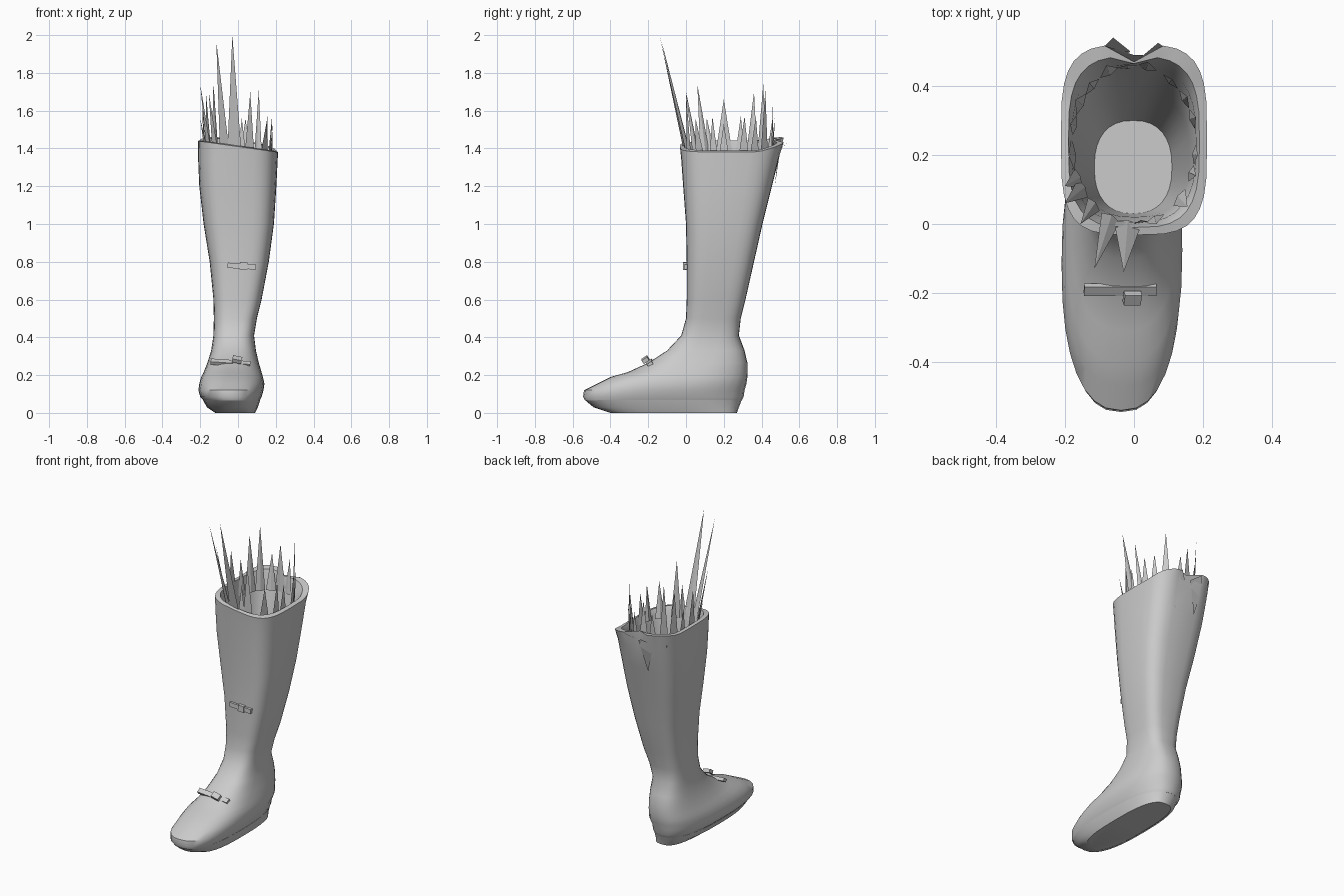
import bpy, bmesh, math
from mathutils import Vector

cube = bpy.data.objects.get("Cube")
if cube:
    bpy.data.objects.remove(cube, do_unlink=True)

grey = bpy.data.materials.new("worn_grey")
grey.use_nodes = True
grey.diffuse_color = (0.6, 0.6, 0.6, 1)
grey.node_tree.nodes["Principled BSDF"].inputs["Base Color"].default_value = (0.6, 0.6, 0.6, 1)
SIDES = 32


def finish(bm, name, smooth=None):
    mesh = bpy.data.meshes.new(name)
    bm.to_mesh(mesh)
    bm.free()
    mesh.materials.append(grey)
    obj = bpy.data.objects.new(name, mesh)
    bpy.context.collection.objects.link(obj)
    if smooth:
        bpy.ops.object.select_all(action="DESELECT")
        obj.select_set(True)
        bpy.context.view_layer.objects.active = obj
        bpy.ops.object.shade_smooth_by_angle(angle=math.radians(smooth))
    return obj


def oval(z, left, right, front, back, power):
    """Rounded-box ring; a higher power gives squarer corners."""
    points = []
    for i in range(SIDES):
        a = 2 * math.pi * i / SIDES
        c, s = math.cos(a), math.sin(a)
        x = math.copysign(abs(c) ** (2 / power), c)
        y = math.copysign(abs(s) ** (2 / power), s)
        points.append(Vector(((left + right) / 2 + x * (right - left) / 2,
                              (front + back) / 2 + y * (back - front) / 2, z)))
    return points


def loft(name, rings, smooth):
    bm = bmesh.new()
    loops = [[bm.verts.new(p) for p in ring] for ring in rings]
    for low, high in zip(loops, loops[1:]):
        for i in range(SIDES):
            j = (i + 1) % SIDES
            bm.faces.new((low[i], low[j], high[j], high[i]))
    bm.faces.new(loops[0][::-1])
    bm.faces.new(loops[-1])
    bmesh.ops.recalc_face_normals(bm, faces=bm.faces)
    return finish(bm, name, smooth)


def slant(ring, ragged=0):
    """Tilt the rim sideways and tear its back edge."""
    for p in ring:
        p.z -= 0.14 * p.x
        if p.y > 0.38:
            p.z += 0.25 * (p.y - 0.38)
            p.y -= ragged * max(0, 1 - abs(p.x) / 0.05)
    return ring


# Boot: foot, shaft, rim and hollow inside, as one skin
outer = [
    (0.065, -0.18, 0.115, -0.535, 0.295, 2.5),
    (0.085, -0.2, 0.125, -0.545, 0.305, 2.5),
    (0.12, -0.21, 0.135, -0.54, 0.31, 2.4),
    (0.155, -0.205, 0.14, -0.47, 0.32, 2.5),
    (0.19, -0.195, 0.132, -0.4, 0.325, 2.5),
    (0.215, -0.182, 0.125, -0.31, 0.326, 2.5),
    (0.265, -0.162, 0.11, -0.2, 0.325, 2.6),
    (0.33, -0.142, 0.095, -0.1, 0.31, 2.8),
    (0.41, -0.13, 0.085, -0.025, 0.28, 3),
    (0.5, -0.128, 0.1, 0, 0.29, 3.2),
    (0.6, -0.13, 0.125, 0.004, 0.315, 3.4),
    (0.8, -0.15, 0.163, 0.004, 0.36, 3.5),
    (1.0, -0.182, 0.19, 0, 0.405, 3.6),
    (1.2, -0.205, 0.203, -0.015, 0.455, 3.6),
    (1.34, -0.211, 0.21, -0.025, 0.49, 3.6),
]
inner = [
    (1.36, -0.18, 0.18, 0.005, 0.46, 2.8),
    (1.0, -0.155, 0.16, 0.02, 0.38, 2.6),
    (0.6, -0.115, 0.11, 0.03, 0.3, 2.4),
]
rings = [oval(*r) for r in outer]
rings.append(slant(oval(1.41, -0.212, 0.212, -0.032, 0.52, 3.6), 0.05))
rings.append(slant(oval(1.415, -0.19, 0.19, -0.01, 0.485, 3.2), 0.02))
rings += [oval(*r) for r in inner]
loft("boot", rings, 42)

# Sole, rising towards the toe
loft("sole", [oval(0, -0.12, 0.09, -0.4, 0.27, 2.8),
              oval(0.03, -0.165, 0.105, -0.49, 0.28, 2.6),
              oval(0.068, -0.185, 0.118, -0.535, 0.295, 2.5)], 30)


# Straw blades around the inside of the rim: tip x, y, z and half width
blades = [
    (-0.03, -0.14, 2.0, 0.04), (-0.115, -0.13, 1.97, 0.03),
    (0.065, 0.0, 1.7, 0.03), (0.02, 0.01, 1.56, 0.025),
    (-0.155, 0.0, 1.7, 0.025), (-0.2, 0.06, 1.74, 0.03),
    (-0.2, 0.11, 1.56, 0.03), (-0.19, 0.2, 1.66, 0.05),
    (-0.185, 0.29, 1.57, 0.03), (-0.17, 0.36, 1.7, 0.035),
    (-0.13, 0.41, 1.75, 0.03), (-0.08, 0.46, 1.57, 0.03),
    (-0.02, 0.46, 1.64, 0.035), (0.04, 0.47, 1.56, 0.03),
    (0.11, 0.42, 1.71, 0.03), (0.155, 0.37, 1.57, 0.03),
    (0.18, 0.31, 1.57, 0.03), (0.185, 0.2, 1.53, 0.03),
    (0.18, 0.14, 1.57, 0.025), (0.155, 0.05, 1.56, 0.03),
]
bm = bmesh.new()
for x, y, z, half in blades:
    a = math.atan2((y - 0.23) / 0.23, x / 0.18)
    base = Vector((0.178 * math.cos(a), 0.23 + 0.228 * math.sin(a), 1.34))
    side = Vector((-0.178 * math.sin(a), 0.228 * math.cos(a), 0)).normalized() * half
    inward = Vector((-math.cos(a), -math.sin(a), 0)) * 0.008
    corners = [bm.verts.new(p) for p in (base - side, base + side, base + inward)]
    tip = bm.verts.new((x, y, z))
    for i in range(3):
        bm.faces.new((corners[i], corners[(i + 1) % 3], tip))
bmesh.ops.recalc_face_normals(bm, faces=bm.faces)
finish(bm, "straw_blades")

# Torn flaps hanging off the back of the rim
bm = bmesh.new()
for x, y, half in ((-0.14, 0.5, 0.04), (-0.06, 0.54, 0.05), (0.07, 0.525, 0.06)):
    points = ((x - half, y - 0.05, 1.39), (x, y, 1.43), (x + half, y - 0.04, 1.4), (x, y - 0.07, 1.2))
    bm.faces.new([bm.verts.new(p) for p in points])
finish(bm, "torn_flaps")


# Straps with buckles
def block(name, centre, size, pitch, roll):
    bm = bmesh.new()
    bmesh.ops.create_cube(bm, size=1)
    bmesh.ops.scale(bm, vec=size, verts=bm.verts)
    obj = finish(bm, name)
    obj.location = centre
    obj.rotation_euler = (pitch, roll, 0)


block("instep_strap", (-0.04, -0.19, 0.264), (0.21, 0.03, 0.02), 0.6, 0.07)
block("instep_buckle", (-0.005, -0.215, 0.282), (0.05, 0.035, 0.022), 0.6, 0.2)
block("shin_strap", (0.02, 0.0, 0.777), (0.15, 0.018, 0.028), 0, 0.06)
block("shin_buckle", (0.03, -0.006, 0.777), (0.04, 0.02, 0.04), 0, 0.06)
